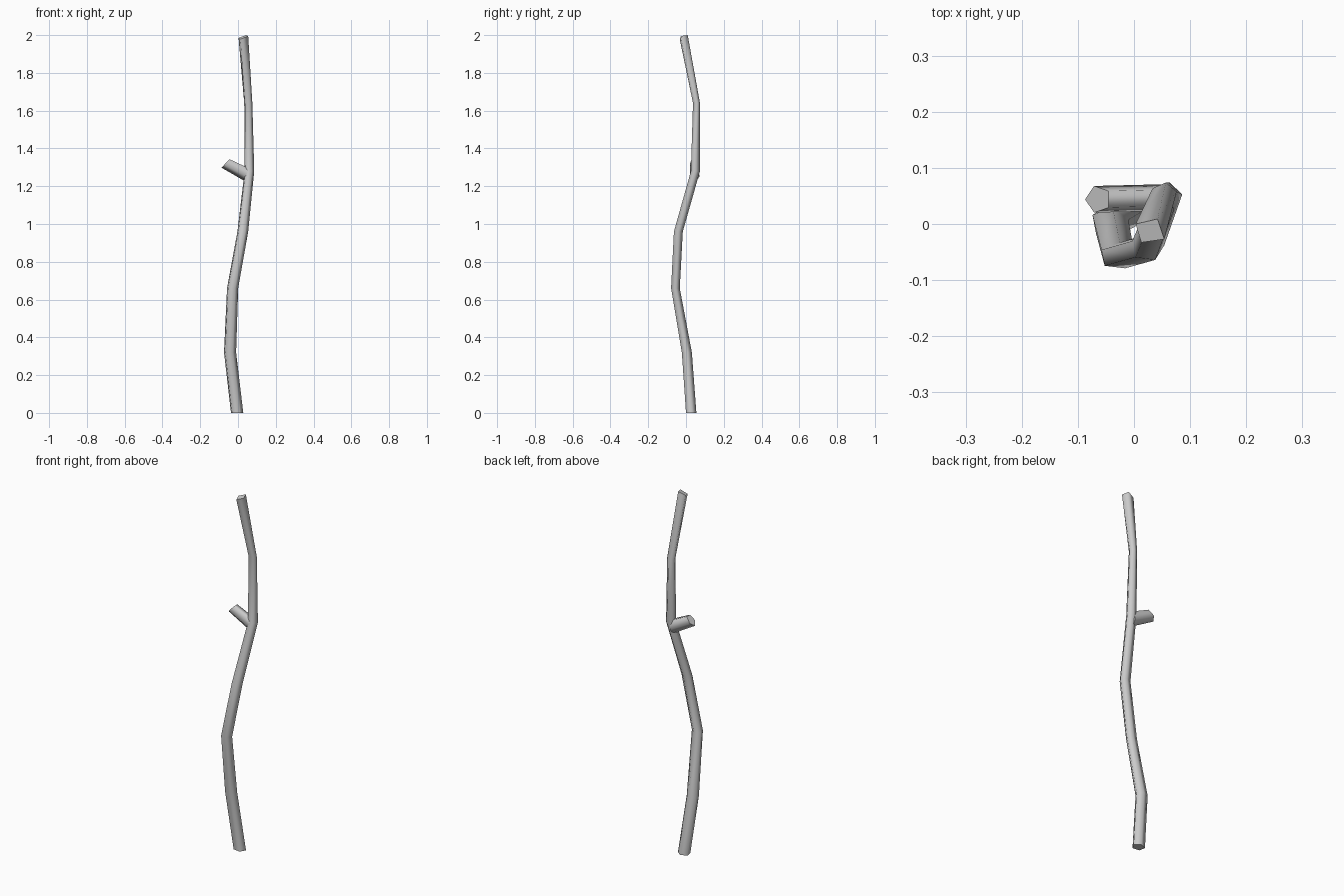
import bpy, bmesh
from math import sin, cos, radians
from mathutils import Vector

if "Cube" in bpy.data.objects:
    bpy.data.objects.remove(bpy.data.objects["Cube"])


def loft(name, rings):
    """Skin five-sided rings: smooth sides, flat sharp-edged end caps."""
    bm = bmesh.new()
    rows = [[bm.verts.new(p) for p in ring] for ring in rings]
    for a, b in zip(rows, rows[1:]):
        for i in range(len(a)):
            j = (i + 1) % len(a)
            bm.faces.new((a[i], a[j], b[j], b[i])).smooth = True
    for row in (rows[0], rows[-1]):
        cap = bm.faces.new(row)
        for e in cap.edges:
            e.smooth = False
    bmesh.ops.remove_doubles(bm, verts=bm.verts, dist=0.0001)
    bmesh.ops.recalc_face_normals(bm, faces=bm.faces)
    me = bpy.data.meshes.new(name)
    bm.to_mesh(me)
    bm.free()
    ob = bpy.data.objects.new(name, me)
    bpy.context.collection.objects.link(ob)
    return ob


def trunk_ring(z, x0, x1, y0, y1):
    """Pentagon fitted to the given x and y extents."""
    angles = [radians(9 + 72 * i) for i in range(5)]
    lo, hi = cos(radians(153)), cos(radians(9))
    fit = lambda t, a, b: a + (t - lo) / (hi - lo) * (b - a)
    return [Vector((fit(cos(a), x0, x1), fit(sin(a), y0, y1), z)) for a in angles]


def branch_ring(center, up, ry, rv):
    """Pentagon, one corner down, spanned by the y axis and an up vector."""
    c, v = Vector(center), Vector(up).normalized()
    angles = [radians(-90 + 72 * i) for i in range(5)]
    return [c + Vector((0, ry * cos(a), 0)) + v * rv * sin(a) for a in angles]


# crooked trunk: z, x extents, y extents
sections = [
    (0.00, -0.037, 0.028, 0.000, 0.055),
    (0.32, -0.074, -0.010, -0.022, 0.031),
    (0.66, -0.058, 0.001, -0.079, -0.033),
    (0.96, -0.003, 0.054, -0.064, -0.017),
    (1.28, 0.035, 0.086, 0.026, 0.074),
    (1.64, 0.033, 0.076, 0.037, 0.074),
]
rings = [trunk_ring(*s) for s in sections]
# slanted four-cornered tip (two corners meet)
tip = [(0.054, -0.027, 1.995), (0.042, 0.009, 2.0), (0.003, 0.0, 1.985),
       (0.013, -0.033, 1.978)]
rings.append([Vector(tip[i]) for i in (0, 1, 2, 3, 3)])
loft("stick_trunk", rings)

# short side branch stub
loft("branch_stub", [
    branch_ring((0.052, 0.047, 1.262), (0.1, 0, 1), 0.025, 0.042),
    branch_ring((-0.064, 0.044, 1.323), (0.68, 0, 0.73), 0.025, 0.034),
])
